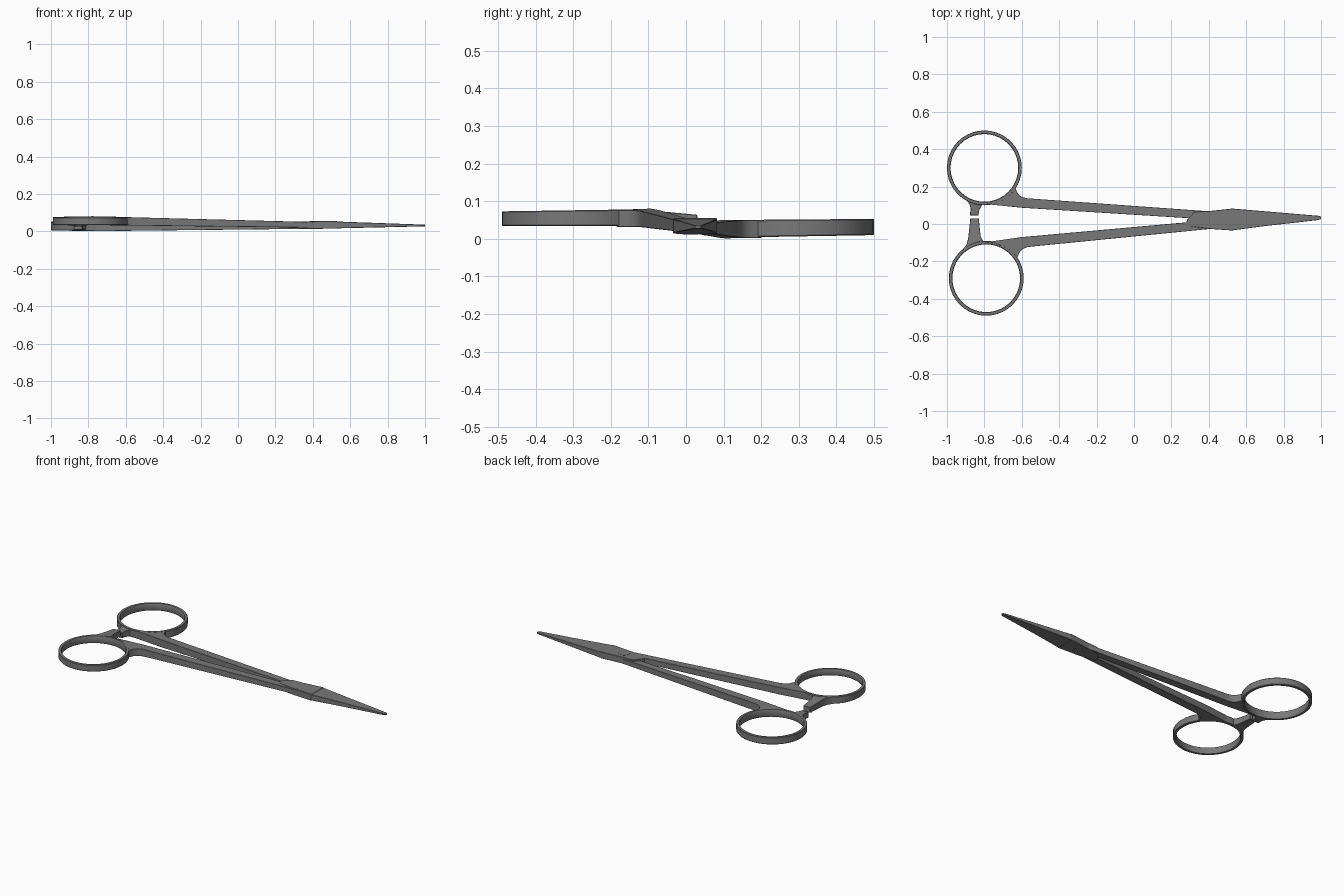
import bpy, bmesh
from math import cos, sin, radians, pi

if "Cube" in bpy.data.objects:
    bpy.data.objects.remove(bpy.data.objects["Cube"])

steel = bpy.data.materials.new("dark_steel")
steel.diffuse_color = (.19, .19, .19, 1)
steel.use_nodes = True
steel.node_tree.nodes["Principled BSDF"].inputs["Base Color"].default_value = steel.diffuse_color


def finish(name, bm, bevel=0.0):
    bmesh.ops.recalc_face_normals(bm, faces=bm.faces)
    me = bpy.data.meshes.new(name)
    bm.to_mesh(me)
    bm.free()
    me.materials.append(steel)
    ob = bpy.data.objects.new(name, me)
    bpy.context.collection.objects.link(ob)
    if bevel:
        m = ob.modifiers.new("edge_bevel", 'BEVEL')
        m.width = bevel
        m.segments = 1
        m.limit_method = 'ANGLE'
        m.angle_limit = radians(50)
    bpy.context.view_layer.objects.active = ob
    ob.select_set(True)
    bpy.ops.object.shade_smooth_by_angle(angle=radians(30))
    ob.select_set(False)
    return ob


def ramp(a, za, b, zb):
    """Linear height between positions a and b."""
    return lambda t: za + (zb - za) * (t - a) / (b - a)


def slab(name, outline, low, high, axis=0, bevel=0.0015):
    """Plan outline filled between two sloping planes."""
    bm = bmesh.new()
    bot = [bm.verts.new((*p, low(p[axis]))) for p in outline]
    top = [bm.verts.new((*p, high(p[axis]))) for p in outline]
    bm.faces.new(bot)
    bm.faces.new(top)
    n = len(outline)
    for i in range(n):
        j = (i + 1) % n
        bm.faces.new((bot[i], bot[j], top[j], top[i]))
    return finish(name, bm, bevel)


def ring(name, cx, cy, low, high, n=40):
    """Finger ring with a chamfered inner edge, tilted along y."""
    section = [(.181, .15), (.184, 0), (.198, 0), (.2, .06),
               (.2, .94), (.198, 1), (.184, 1), (.181, .85)]
    bm = bmesh.new()
    loops = []
    for i in range(n):
        a = 2 * pi * i / n
        row = []
        for r, t in section:
            y = cy + r * sin(a)
            row.append(bm.verts.new((cx + r * cos(a), y,
                                     low(y) + t * (high(y) - low(y)))))
        loops.append(row)
    k = len(section)
    for i in range(n):
        a, b = loops[i], loops[(i + 1) % n]
        for j in range(k):
            bm.faces.new((a[j], b[j], b[(j + 1) % k], a[(j + 1) % k]))
    return finish(name, bm)


def arc(cx, cy, r, a0, a1, n=12):
    return [(cx + r * cos(radians(a0 + (a1 - a0) * i / n)),
             cy + r * sin(radians(a0 + (a1 - a0) * i / n))) for i in range(n + 1)]


# Finger rings
ring("left_finger_ring", -.80, .30, ramp(.1, .003, .5, .010), ramp(.1, .050, .5, .053))
ring("right_finger_ring", -.79, -.29, ramp(-.5, .034, -.1, .034), ramp(-.5, .073, -.1, .079))

# Shanks, blended into the rings
left = arc(-.80, .30, .192, -92, -31) + [
    (-.628, .175), (-.617, .157), (-.600, .145), (-.575, .138), (-.55, .136),
    (.40, .068), (.46, .03), (.28, .032), (-.60, .087)]
slab("left_shank", left, ramp(-.7, .002, .4, .014), ramp(-.7, .050, .4, .043))

right = arc(-.79, -.29, .192, 92, 33) + [
    (-.620, -.172), (-.612, -.150), (-.595, -.134), (-.57, -.124), (-.54, -.120),
    (.40, -.027), (.46, .03), (.27, .008), (-.60, -.070)]
slab("right_shank", right, ramp(-.7, .033, .4, .020), ramp(-.7, .079, .4, .050))

# Ratchet arms between the rings
slab("left_ratchet", [(-.905, .140), (-.880, .105), (-.873, .082), (-.878, .046),
                      (-.832, .046), (-.827, .075), (-.810, .106), (-.85, .116)],
     ramp(.04, .010, .14, .003), ramp(.04, .042, .14, .050), axis=1)
slab("right_ratchet", [(-.920, -.142), (-.897, -.112), (-.887, -.080), (-.875, .030),
                       (-.830, .030), (-.820, -.065), (-.802, -.103), (-.85, -.116)],
     ramp(-.14, .033, .03, .030), ramp(-.14, .080, .03, .064), axis=1)
# Catch teeth under the right ratchet
for i in range(3):
    y = -.035 + .02 * i
    slab("ratchet_tooth", [(-.872, y), (-.838, y), (-.838, y + .014), (-.872, y + .014)],
         ramp(y, .024, y + .014, .029), ramp(y, .035, y + .014, .035), axis=1, bevel=0)

# Box joint
joint = [(.275, -.008), (.285, .025), (.325, .066), (.40, .069), (.53, .083),
         (.53, -.035), (.40, -.026)]
slab("box_joint", joint, ramp(.275, .012, .53, .015), ramp(.275, .053, .53, .055))

# Pivot pin, almost flush with the joint
slab("pivot_pin", arc(.415, .015, .034, 0, 345, 23), lambda x: .0128,
     lambda x: .0548, bevel=0)

# Tapering jaws, clamped shut along the centre line
jlow, jhigh = ramp(.52, .016, 1, .027), ramp(.52, .053, 1, .036)
slab("closed_jaws", [(.52, -.035), (.70, -.011), (.985, .021), (1, .026), (1, .040),
                     (.985, .044), (.70, .068), (.52, .083)], jlow, jhigh)
